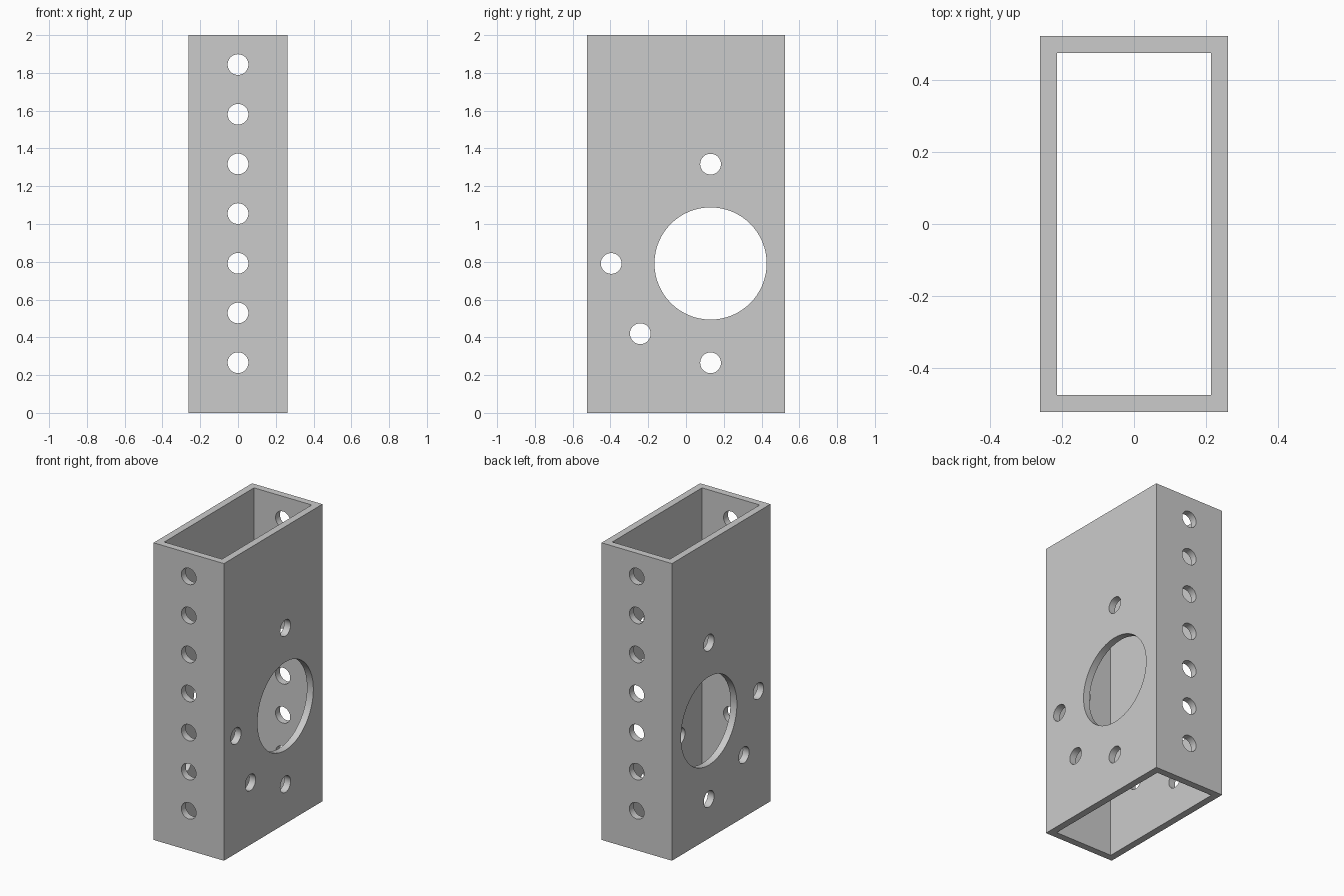
import bpy, bmesh, math
from mathutils import Matrix, Vector

if "Cube" in bpy.data.objects:
    bpy.data.objects.remove(bpy.data.objects["Cube"])

HX, HY, H, WALL = 0.262, 0.524, 2.0, 0.047
PITCH, R_SMALL, R_BIG = 0.263, 0.055, 0.297


def new_object(name, bm):
    bmesh.ops.recalc_face_normals(bm, faces=bm.faces[:])
    mesh = bpy.data.meshes.new(name)
    bm.to_mesh(mesh)
    bm.free()
    obj = bpy.data.objects.new(name, mesh)
    bpy.context.collection.objects.link(obj)
    return obj


def hole_cutter(name, holes, rotation, depth):
    """One mesh of parallel cylinders; holes = [(centre, radius, sides)]."""
    bm = bmesh.new()
    for centre, radius, sides in holes:
        bmesh.ops.create_cone(bm, cap_ends=True, segments=sides, radius1=radius,
                              radius2=radius, depth=depth,
                              matrix=Matrix.Translation(Vector(centre)) @ rotation)
    obj = new_object(name, bm)
    obj.hide_render = True
    return obj


# Rectangular tube, open at both ends
bm = bmesh.new()
rings = []
for z in (0, H):
    for inset in (0, WALL):
        rings.append([bm.verts.new((sx * (HX - inset), sy * (HY - inset), z))
                      for sx, sy in ((-1, -1), (1, -1), (1, 1), (-1, 1))])
out_low, in_low, out_top, in_top = rings
for a, b in ((out_low, out_top), (out_top, in_top), (in_top, in_low), (in_low, out_low)):
    for i in range(4):
        j = (i + 1) % 4
        bm.faces.new((a[i], a[j], b[j], b[i]))
tube = new_object("square_tube_bracket", bm)

# Row of holes through the narrow front and back walls
front = hole_cutter("front_hole_cutter",
                    [((0, 0, 0.266 + PITCH * i), R_SMALL, 32) for i in range(7)],
                    Matrix.Rotation(math.pi / 2, 4, 'X'), 2 * HY + 0.4)

# Large bore with four bolt holes through the wide side walls
cy, cz, bolt_r = 0.13, 0.791, 2 * PITCH
side_holes = [((0, cy, cz), R_BIG, 64)]
for deg in (90, 180, 225, 270):
    a = math.radians(deg)
    side_holes.append(((0, cy + bolt_r * math.cos(a), cz + bolt_r * math.sin(a)), R_SMALL, 32))
side = hole_cutter("side_hole_cutter", side_holes,
                   Matrix.Rotation(math.pi / 2, 4, 'Y'), 2 * HX + 0.4)

# Cut the holes, then drop the cutters
bpy.context.view_layer.objects.active = tube
for cutter in (front, side):
    mod = tube.modifiers.new(cutter.name, 'BOOLEAN')
    mod.operation = 'DIFFERENCE'
    mod.solver = 'EXACT'
    mod.object = cutter
    bpy.ops.object.modifier_apply(modifier=mod.name)
    bpy.data.objects.remove(cutter)

# Smooth hole walls, crisp edges
bpy.ops.object.select_all(action='DESELECT')
tube.select_set(True)
bpy.ops.object.shade_smooth_by_angle(angle=math.radians(30))
